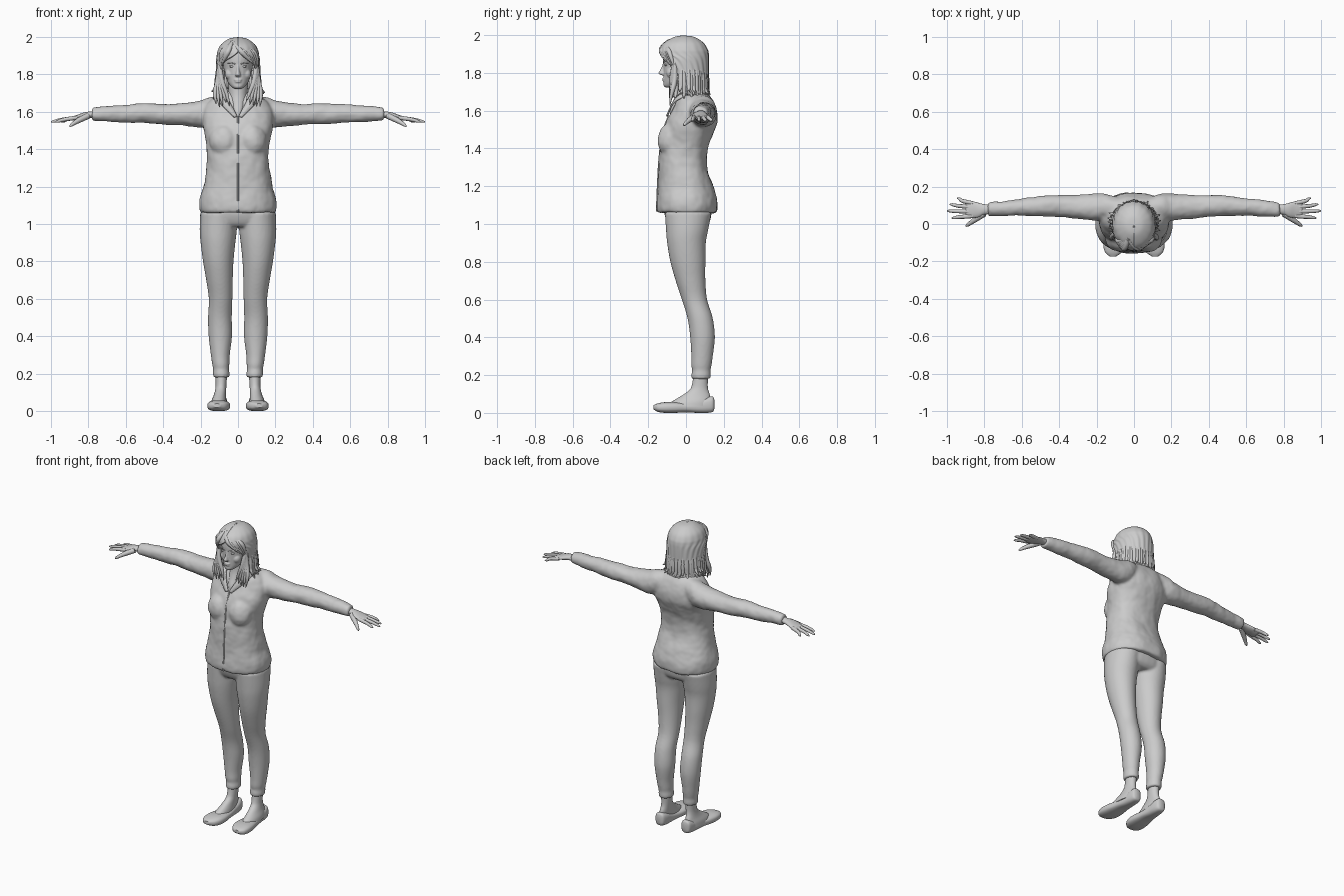
import bpy, bmesh, math, random
from mathutils import Vector

random.seed(4)


def smooth_rows(rows, sub):
    """Catmull-Rom interpolation through a list of tuples."""
    pts = [Vector(r) for r in rows]
    out = []
    for i in range(len(pts) - 1):
        p0, p1, p2 = pts[max(i - 1, 0)], pts[i], pts[i + 1]
        p3 = pts[min(i + 2, len(pts) - 1)]
        for s in range(sub):
            t = s / sub
            out.append(0.5 * (2 * p1 + (p2 - p0) * t + (2 * p0 - 5 * p1 + 4 * p2 - p3) * t ** 2
                              + (3 * p1 - p0 - 3 * p2 + p3) * t ** 3))
    return out + [pts[-1]]


def loft(bm, axis, rows, sides=(1,), power=2.0, n=32, sub=5):
    """Tube from rows (t, a0, a1, b0, b1); axis says which coordinate t is."""
    for side in sides:
        rings = []
        for t, a0, a1, b0, b1 in smooth_rows(rows, sub):
            ring = []
            for k in range(n):
                c, s = math.cos(math.tau * k / n), math.sin(math.tau * k / n)
                a = (a0 + a1) / 2 + (a1 - a0) / 2 * math.copysign(abs(c) ** (2 / power), c)
                b = (b0 + b1) / 2 + (b1 - b0) / 2 * math.copysign(abs(s) ** (2 / power), s)
                x, y, z = {'x': (t, a, b), 'y': (a, t, b), 'z': (a, b, t)}[axis]
                ring.append(bm.verts.new((x * side, y, z)))
            rings.append(ring)
        for r, q in zip(rings, rings[1:]):
            for k in range(n):
                bm.faces.new((r[k], r[(k + 1) % n], q[(k + 1) % n], q[k]))
        bm.faces.new(rings[0])
        bm.faces.new(rings[-1])


def ball(bm, center, radii, sides=(1,)):
    for side in sides:
        made = bmesh.ops.create_uvsphere(bm, u_segments=20, v_segments=12, radius=1)['verts']
        for v in made:
            v.co = Vector(((center[0] + v.co.x * radii[0]) * side,
                           center[1] + v.co.y * radii[1], center[2] + v.co.z * radii[2]))


def finish(name, bm, voxel=0, iterations=4):
    bmesh.ops.recalc_face_normals(bm, faces=bm.faces[:])
    me = bpy.data.meshes.new(name)
    bm.to_mesh(me)
    bm.free()
    ob = bpy.data.objects.new(name, me)
    bpy.context.collection.objects.link(ob)
    bpy.ops.object.select_all(action='DESELECT')
    bpy.context.view_layer.objects.active = ob
    ob.select_set(True)
    bpy.ops.object.shade_smooth_by_angle(angle=math.radians(50))
    if voxel:
        m = ob.modifiers.new("blend", 'REMESH')
        m.mode, m.voxel_size, m.use_smooth_shade = 'VOXEL', voxel, True
        m = ob.modifiers.new("soften", 'SMOOTH')
        m.factor, m.iterations = 0.5, iterations
    return ob


def strands(name, paths, res=2):
    """Tapered round strands; each path is a list of (x, y, z, radius)."""
    cu = bpy.data.curves.new(name, 'CURVE')
    cu.dimensions, cu.bevel_depth, cu.bevel_resolution = '3D', 1.0, res
    cu.use_fill_caps = True
    for path in paths:
        sp = cu.splines.new('NURBS')
        sp.points.add(len(path) - 1)
        for p, (x, y, z, r) in zip(sp.points, path):
            p.co, p.radius = (x, y, z, 1), r
        sp.order_u, sp.use_endpoint_u, sp.resolution_u = 3, True, 5
    ob = bpy.data.objects.new(name, cu)
    bpy.context.collection.objects.link(ob)
    return ob


def both(paths):
    return paths + [[(-x, y, z, r) for x, y, z, r in p] for p in paths]


def sym(rows):
    return [(z, -w, w, y0, y1) for z, w, y0, y1 in rows]


LR = (1, -1)

# Jacket: body, bust and sleeves blended together
bm = bmesh.new()
loft(bm, 'z', sym([(1.06, .200, -.150, .160), (1.08, .206, -.156, .167), (1.13, .204, -.154, .165),
                   (1.20, .184, -.150, .145), (1.30, .166, -.146, .113), (1.40, .166, -.136, .117),
                   (1.47, .176, -.128, .142), (1.53, .188, -.110, .165), (1.60, .185, -.076, .162),
                   (1.65, .160, -.055, .143), (1.685, .115, -.035, .120), (1.705, .065, -.02, .095)]),
     power=2.3, n=48)
ball(bm, (.075, -.075, 1.445), (.078, .076, .09), LR)
loft(bm, 'x', [(.08, .02, .14, 1.55, 1.685), (.15, .02, .162, 1.52, 1.678), (.20, .02, .162, 1.515, 1.662),
               (.30, .028, .154, 1.525, 1.643), (.45, .04, .152, 1.535, 1.645), (.60, .044, .136, 1.543, 1.639),
               (.70, .042, .124, 1.548, 1.631), (.78, .040, .114, 1.552, 1.62)], LR)
jacket = finish("jacket", bm, .009, 6)
folds = bpy.data.textures.new("cloth_folds", 'CLOUDS')
folds.noise_scale = .11
m = jacket.modifiers.new("folds", 'DISPLACE')
m.texture, m.strength, m.mid_level = folds, .014, .5

# Zip line and hem trim
strands("jacket_zip", [[(0, y, z, .005) for z, y in
        ((1.065, -.153), (1.13, -.153), (1.22, -.148), (1.3, -.145), (1.4, -.136), (1.47, -.128), (1.53, -.109), (1.575, -.089))]])

# Open collar: ribbon from the nape down to the front
bm = bmesh.new()
inner = smooth_rows([(0, .098, 1.722), (.06, .07, 1.722), (.07, .01, 1.708), (.05, -.055, 1.665), (.004, -.098, 1.575)], 6)
outer = smooth_rows([(0, .128, 1.683), (.085, .09, 1.682), (.11, .01, 1.68), (.095, -.063, 1.645), (.02, -.102, 1.57)], 6)
for side in LR:
    a, b = ([bm.verts.new((p.x * side, p.y, p.z)) for p in e] for e in (inner, outer))
    for i in range(len(a) - 1):
        bm.faces.new((a[i], a[i + 1], b[i + 1], b[i]))
bmesh.ops.remove_doubles(bm, verts=bm.verts[:], dist=.0005)
m = finish("collar", bm).modifiers.new("thick", 'SOLIDIFY')
m.thickness, m.offset = .009, 0

# Trousers: two legs blended into the hips
bm = bmesh.new()
loft(bm, 'z', sym([(.985, .17, -.08, .10), (1.01, .195, -.10, .125), (1.06, .197, -.115, .135), (1.12, .18, -.11, .13)]),
     power=2.3)
loft(bm, 'z', [(.180, .047, .131, .030, .128), (.20, .045, .134, .028, .131), (.225, .048, .133, .032, .13),
               (.25, .046, .138, .028, .135), (.30, .044, .145, .028, .142), (.40, .032, .157, .022, .153),
               (.50, .033, .160, .008, .142), (.60, .030, .156, -.022, .112), (.70, .028, .170, -.055, .103),
               (.80, .024, .187, -.083, .103), (.90, .014, .200, -.10, .105), (.97, .006, .205, -.106, .118),
               (1.06, .004, .202, -.112, .135)], LR)
finish("trousers", bm, .008, 4)

# Bare feet and flat shoes
bm = bmesh.new()
loft(bm, 'z', [(.035, .06, .145, -.11, .13), (.06, .062, .140, -.075, .13), (.09, .064, .128, -.025, .128),
               (.12, .063, .121, .017, .118), (.15, .061, .119, .032, .115), (.21, .058, .121, .04, .118)], LR, n=24)
finish("feet", bm)
bm = bmesh.new()
loft(bm, 'y', [(.151, .083, .107, .025, .065), (.142, .066, .125, .006, .086), (.11, .058, .132, .0, .083),
               (.06, .056, .136, .0, .066), (.0, .05, .146, .003, .055), (-.06, .042, .160, .0, .057),
               (-.11, .045, .164, .0, .057), (-.15, .064, .155, .006, .05), (-.173, .095, .13, .02, .04)],
     LR, power=2.7, n=28)
finish("shoes", bm)

# Hands: palm, four fingers and thumb
bm = bmesh.new()
loft(bm, 'x', [(.76, .053, .102, 1.566, 1.604), (.80, .05, .106, 1.566, 1.60), (.83, .036, .113, 1.561, 1.594),
               (.86, .033, .120, 1.557, 1.583), (.89, .037, .119, 1.552, 1.574), (.90, .05, .11, 1.556, 1.57)],
     LR, n=20)
finish("palms", bm)
fingers = []
for y0, y1, tip in ((.043, .032, .975), (.066, .070, 1.0), (.088, .105, .985), (.110, .138, .945)):
    fingers.append([(.86, y0, 1.568, .011), (.90, (y0 * 2 + y1) / 3, 1.563, .0115),
                    ((.9 + tip) / 2, (y0 + y1) / 2, 1.557, .010), (tip - .01, y1, 1.547, .008), (tip, y1, 1.545, .003)])
fingers.append([(.80, .055, 1.578, .016), (.84, .030, 1.56, .016), (.875, .005, 1.54, .011),
                (.893, -.008, 1.527, .009), (.90, -.012, 1.522, .003)])
strands("fingers", both(fingers), 3)

# Head and neck
bm = bmesh.new()
loft(bm, 'z', sym([(1.55, .02, -.085, .05), (1.60, .04, -.083, .07), (1.65, .05, -.063, .07), (1.70, .051, -.05, .068),
                   (1.79, .055, -.045, .07)]))
loft(bm, 'z', sym([(1.722, .018, -.105, -.065), (1.731, .033, -.118, -.035), (1.755, .053, -.118, .0),
                   (1.80, .070, -.119, .05), (1.84, .078, -.12, .08), (1.88, .083, -.122, .095),
                   (1.92, .080, -.115, .095), (1.96, .06, -.085, .07), (1.98, .02, -.04, .03)]))
# nose, lips and cheeks
loft(bm, 'z', sym([(1.787, .010, -.128, -.10), (1.794, .016, -.143, -.10), (1.803, .013, -.145, -.10),
                   (1.825, .008, -.132, -.10), (1.855, .007, -.121, -.10)]), n=16)
ball(bm, (0, -.115, 1.770), (.022, .011, .0055))
ball(bm, (0, -.114, 1.760), (.019, .012, .006))
ball(bm, (.044, -.075, 1.80), (.026, .029, .03), LR)
finish("head", bm, .004, 3)
bm = bmesh.new()
ball(bm, (.032, -.103, 1.842), (.015, .0115, .007), LR)
finish("eyes", bm)
strands("eyebrows", both([[(.013, -.119, 1.854, .003), (.032, -.114, 1.863, .004), (.055, -.096, 1.861, .002)]]))

# Hair shell, open around the face: (z, half width, front, back, opening)
bm = bmesh.new()
shell = smooth_rows([(1.998, .005, -.02, -.01, 0), (1.99, .048, -.062, .045, 0), (1.96, .090, -.115, .092, 0),
                     (1.925, .108, -.138, .114, 0), (1.90, .113, -.143, .12, .25), (1.87, .117, -.14, .121, .72),
                     (1.82, .118, -.125, .12, .95), (1.77, .119, -.11, .118, 1.05), (1.72, .120, -.095, .115, 1.2),
                     (1.695, .126, -.09, .12, 1.3)], 5)
grid, n = [], 96
for z, w, y0, y1, gap in shell:
    gap, row = max(gap, 0), []
    for k in range(n + 1):
        a = gap + (math.tau - 2 * gap) * k / n
        ripple = 1 + .014 * math.sin(k * 1.05) * min(1, (2 - z) * 8)
        drop = .014 * math.sin(k * 1.05) if z < 1.7 else 0
        row.append(bm.verts.new((w * math.sin(a) * ripple,
                                 (y0 + y1) / 2 - (y1 - y0) / 2 * math.cos(a) * ripple, z - drop)))
    grid.append(row)
for r, q in zip(grid, grid[1:]):
    for k in range(n):
        bm.faces.new((r[k], r[k + 1], q[k + 1], q[k]))
m = finish("hair_shell", bm).modifiers.new("thick", 'SOLIDIFY')
m.thickness = .01

# Hair locks flicking outwards round the bottom
locks = []
for i in range(34):
    a = 1.0 + (math.tau - 2.0) * i / 33 + random.uniform(-.06, .06)
    s, c = math.sin(a), -math.cos(a)
    end, flick = random.uniform(1.66, 1.71), random.uniform(.128, .15)
    locks.append([(.108 * s, .108 * c, 1.82, .010), (.114 * s, .112 * c, 1.76, .014),
                  (.115 * s, .112 * c, end + .02, .012), (flick * s, flick * .95 * c, end, .002)])
# front locks resting on the chest
for side in LR:
    for k in range(5):
        x = side * (.045 + .018 * k)
        locks.append([(side * .098, -.06, 1.86, .012), (side * (.092 + .003 * k), -.078 + .006 * k, 1.77, .015),
                      (x + side * .012, -.078, 1.69, .012), (x, -.086, random.uniform(1.625, 1.66), .002)])
strands("hair_locks", locks)

# Side-swept fringe from an off-centre parting
fringe = []
for side, reach in ((1, .135), (-1, .065)):
    for k in range(6):
        f = k / 5
        fringe.append([(-.03, -.085 + .03 * f, 1.972, .010),
                       (-.03 + side * reach * (.25 + .45 * f), -.134 + .035 * f, 1.935, .015),
                       (-.03 + side * reach * (.55 + .45 * f), -.126 + .045 * f, 1.895, .013),
                       (-.03 + side * reach * (.8 + .2 * f), -.105 + .045 * f, 1.86 - .04 * f, .003)])
strands("hair_fringe", fringe)
